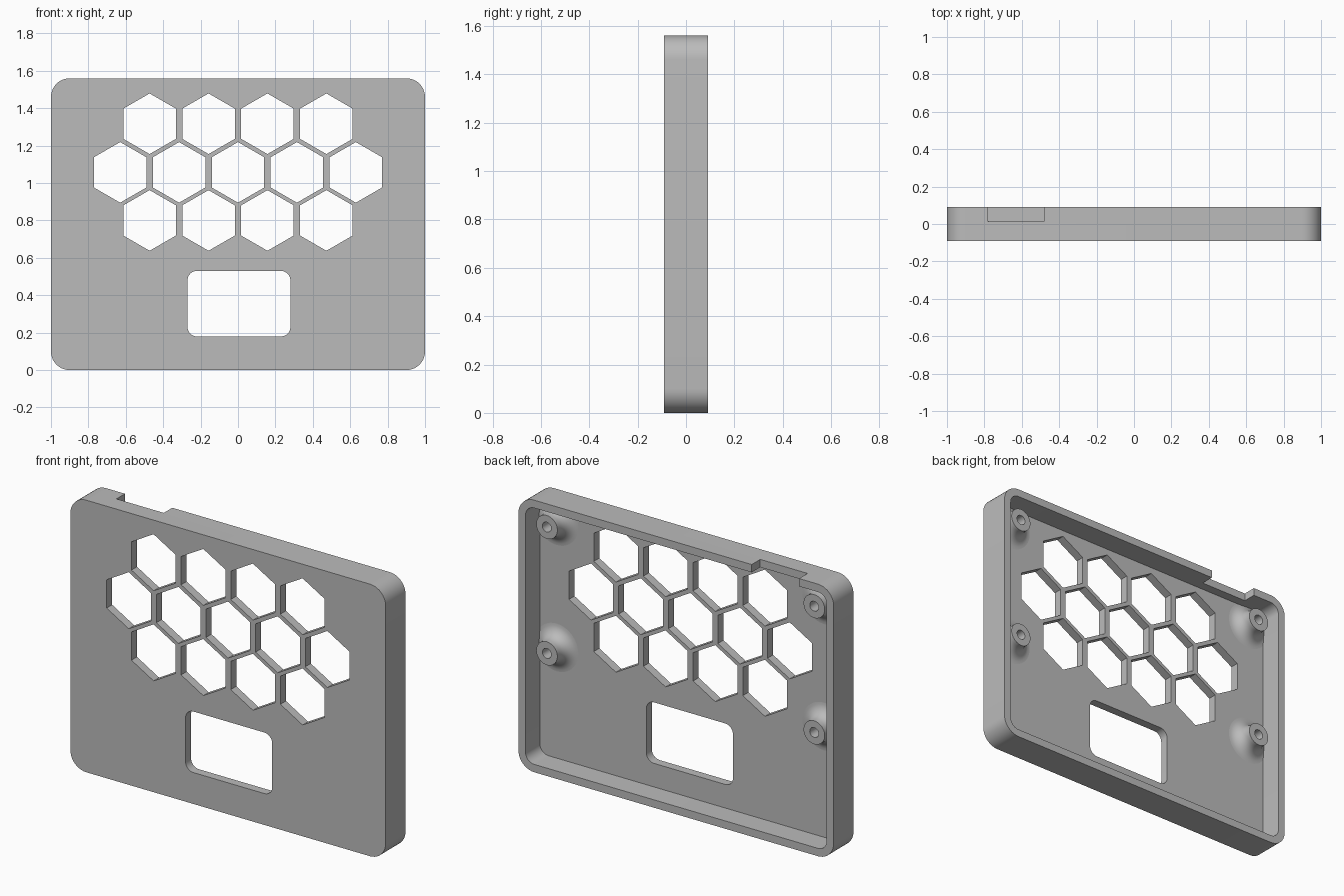
import bpy, bmesh
from math import pi, sin, cos, radians
from mathutils import Matrix, Vector

cube = bpy.data.objects.get("Cube")
if cube:
    bpy.data.objects.remove(cube, do_unlink=True)

W, H, D = 1.0, 1.56, 0.09        # half width, height, half depth
WALL, FLOOR = 0.045, -0.04       # rim thickness, inner face of the panel

grey = bpy.data.materials.new("plain grey")
grey.use_nodes = True
grey.diffuse_color = (0.5, 0.5, 0.5, 1)
grey.node_tree.nodes["Principled BSDF"].inputs["Base Color"].default_value = (0.5, 0.5, 0.5, 1)


def finish(name, bm):
    bmesh.ops.recalc_face_normals(bm, faces=bm.faces)
    mesh = bpy.data.meshes.new(name)
    bm.to_mesh(mesh)
    bm.free()
    mesh.materials.append(grey)
    obj = bpy.data.objects.new(name, mesh)
    bpy.context.collection.objects.link(obj)
    return obj


def prism(bm, outline, y0, y1):
    """Extrude an (x, z) outline from y0 to y1."""
    face = bm.faces.new([bm.verts.new((x, y0, z)) for x, z in outline])
    new = bmesh.ops.extrude_face_region(bm, geom=[face])["geom"]
    verts = [v for v in new if isinstance(v, bmesh.types.BMVert)]
    bmesh.ops.translate(bm, verts=verts, vec=(0, y1 - y0, 0))


def rounded(x0, x1, z0, z1, r, n=10):
    corners = [(x1 - r, z1 - r), (x0 + r, z1 - r), (x0 + r, z0 + r), (x1 - r, z0 + r)]
    return [(cx + r * cos((q + i / n) * pi / 2), cz + r * sin((q + i / n) * pi / 2))
            for q, (cx, cz) in enumerate(corners) for i in range(n + 1)]


def hexagon(cx, cz, r):
    return [(cx + r * sin(i * pi / 3), cz + r * cos(i * pi / 3)) for i in range(6)]


def smooth(obj):
    bpy.ops.object.select_all(action='DESELECT')
    obj.select_set(True)
    bpy.context.view_layer.objects.active = obj
    bpy.ops.object.shade_smooth_by_angle(angle=radians(30))


# Case body
bm = bmesh.new()
prism(bm, rounded(-W, W, 0, H, 0.1), -D, D)
case = finish("case_shell", bm)

# Cutter: open cavity at the back
bm = bmesh.new()
prism(bm, rounded(-W + WALL, W - WALL, WALL, H - WALL, 0.055), FLOOR, D + 0.1)
cavity = finish("cavity_cutter", bm)

# Cutter: honeycomb vents and window
bm = bmesh.new()
PITCH = 0.315
for z, count in ((1.317, 4), (1.057, 5), (0.80, 4)):
    for i in range(count):
        prism(bm, hexagon((i - (count - 1) / 2) * PITCH, z, 0.162), -0.2, 0)
prism(bm, rounded(-0.27, 0.28, 0.18, 0.53, 0.05), -0.2, 0)
openings = finish("openings_cutter", bm)

# Cutter: cable notch in the top rim
bm = bmesh.new()
prism(bm, [(-0.78, 1.46), (-0.48, 1.46), (-0.48, 1.7), (-0.78, 1.7)], 0.013, 0.2)
notch = finish("notch_cutter", bm)

bpy.context.view_layer.objects.active = case
for cutter in (cavity, openings, notch):
    cutter.hide_render = True
    mod = case.modifiers.new(cutter.name, 'BOOLEAN')
    mod.operation, mod.solver, mod.object = 'DIFFERENCE', 'EXACT', cutter
    bpy.ops.object.modifier_apply(modifier=mod.name)
    bpy.data.objects.remove(cutter, do_unlink=True)
smooth(case)

# Screw posts with a flared foot and a blind hole, turned about y
R, FLARE = 0.067, 0.07
profile = [(0.028, FLOOR), (0.028, 0.05), (R, 0.05)]
profile += [(R + FLARE * (1 - cos(a)), FLOOR + FLARE * (1 - sin(a)))
            for a in (i * pi / 16 for i in range(9))]
for side, x in (("left", 0.848), ("right", -0.848)):
    for level, z in (("upper", 1.404), ("lower", 0.68)):
        bm = bmesh.new()
        verts = [bm.verts.new((r, y, 0)) for r, y in profile]
        edges = [bm.edges.new(pair) for pair in zip(verts, verts[1:])]
        bmesh.ops.spin(bm, geom=verts + edges, cent=(0, 0, 0), axis=(0, 1, 0),
                       angle=2 * pi, steps=40, use_merge=True)
        bmesh.ops.remove_doubles(bm, verts=bm.verts, dist=0.0001)
        bmesh.ops.translate(bm, verts=bm.verts, vec=(x, 0, z))
        post = finish(f"{level}_{side}_screw_post", bm)
        # open surface: make sure the rim faces backward
        rim = max(post.data.polygons, key=lambda p: p.center.y)
        if rim.normal.y < 0:
            post.data.flip_normals()
        smooth(post)
